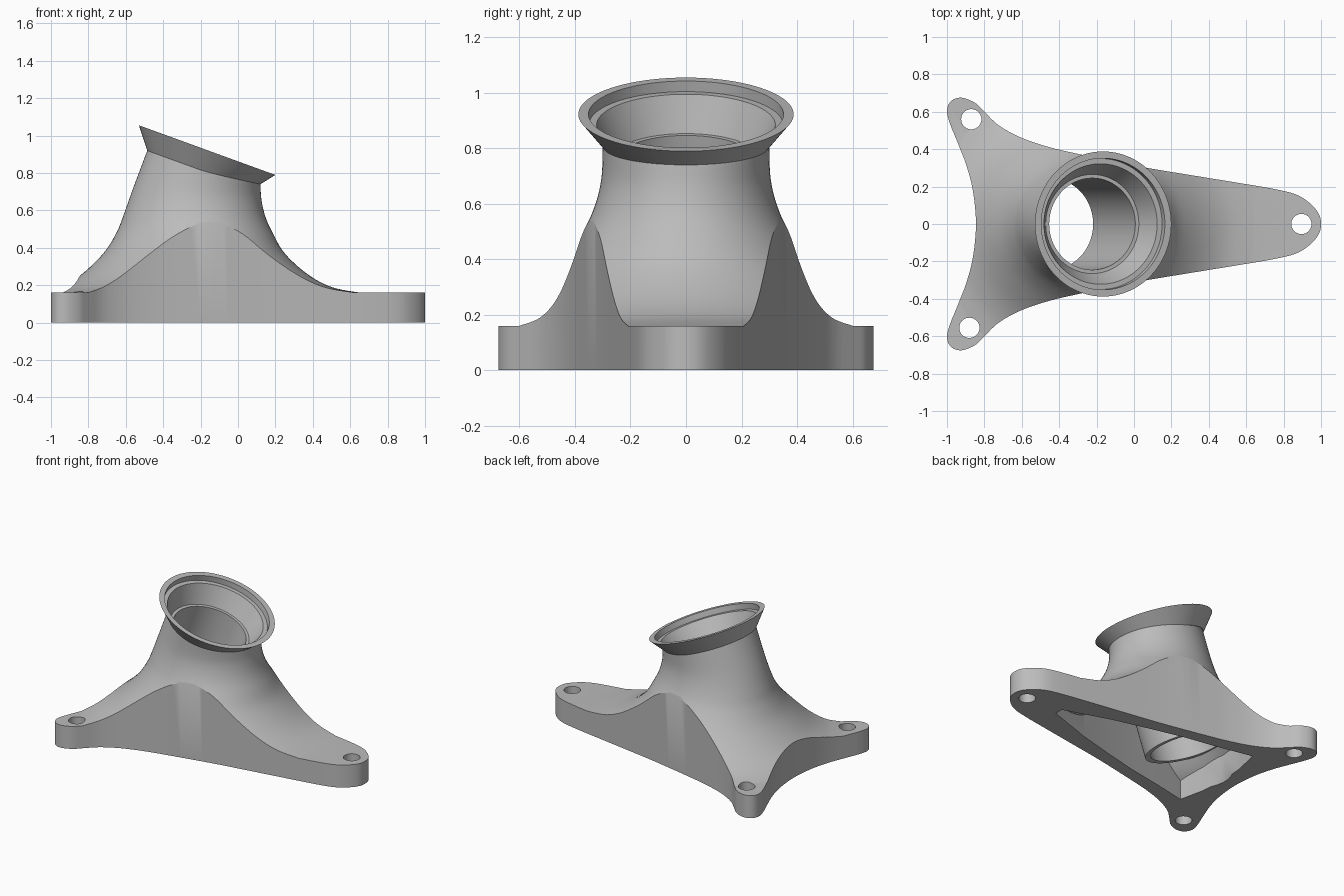
import bpy, bmesh, math
from mathutils import Matrix, Vector

cube = bpy.data.objects.get("Cube")
if cube:
    bpy.data.objects.remove(cube, do_unlink=True)

grey = bpy.data.materials.new("cast_grey")
grey.use_nodes = True
grey.diffuse_color = (0.5, 0.5, 0.5, 1)
grey.node_tree.nodes["Principled BSDF"].inputs["Base Color"].default_value = (0.5, 0.5, 0.5, 1)

SEG = 96
TILT = Matrix.Translation((-0.165, 0, 0.922)) @ Matrix.Rotation(math.radians(20), 4, "Y")


def spline(points, steps, closed=False):
    """Smooth curve through points of any dimension."""
    n, out = len(points), []
    for i in range(n if closed else n - 1):
        ids = [i - 1, i, i + 1, i + 2]
        a, b, c, d = [points[k % n] if closed else points[min(max(k, 0), n - 1)] for k in ids]
        for s in range(steps):
            t = s / steps
            out.append(tuple(q + 0.5 * t * (r - p + t * (2*p - 5*q + 4*r - w + t * (3*(q - r) + w - p)))
                             for p, q, r, w in zip(a, b, c, d)))
    return out if closed else out + [points[-1]]


def loft(name, rings):
    """Capped solid through equal-length closed rings."""
    bm = bmesh.new()
    rows = [[bm.verts.new(p) for p in ring] for ring in rings]
    n = len(rows[0])
    for low, high in zip(rows, rows[1:]):
        for i in range(n):
            j = (i + 1) % n
            bm.faces.new((low[i], low[j], high[j], high[i]))
    bm.faces.new(rows[0][::-1])
    bm.faces.new(rows[-1])
    bmesh.ops.recalc_face_normals(bm, faces=bm.faces)
    mesh = bpy.data.meshes.new(name)
    bm.to_mesh(mesh)
    bm.free()
    mesh.materials.append(grey)
    ob = bpy.data.objects.new(name, mesh)
    bpy.context.collection.objects.link(ob)
    return ob


def prism(name, outline, z0, z1):
    return loft(name, [[(x, y, z) for x, y in outline] for z in (z0, z1)])


def circle(r, x=0, y=0, n=SEG):
    return [(x + r * math.cos(2 * math.pi * i / n), y + r * math.sin(2 * math.pi * i / n)) for i in range(n)]


def turned(name, profile):
    """Solid of revolution on the tilted neck axis; profile is (radius, height)."""
    return loft(name, [[TILT @ Vector((x, y, h)) for x, y in circle(r)] for r, h in profile])


def oval(lx, lz, rx, rz, half_width):
    """Oval ring spanning a left point and a right point."""
    return [((lx + rx) / 2 + c * (rx - lx) / 2, s * half_width, (lz + rz) / 2 + c * (rz - lz) / 2)
            for c, s in circle(1)]


def combine(target, tool, operation):
    mod = target.modifiers.new("cut", "BOOLEAN")
    mod.operation, mod.object, mod.solver = operation, tool, "EXACT"
    bpy.context.view_layer.update()
    mesh = bpy.data.meshes.new_from_object(target.evaluated_get(bpy.context.evaluated_depsgraph_get()))
    target.modifiers.clear()
    target.data = mesh
    bpy.data.objects.remove(tool, do_unlink=True)


# Three-lobed foot outline, mirrored front to back
half = [(0.985, 0.06), (0.93, 0.12), (0.86, 0.16), (0.75, 0.187), (0.6, 0.213), (0.3, 0.262), (0.07, 0.3),
        (-0.1, 0.333), (-0.3, 0.375), (-0.45, 0.41), (-0.6, 0.46), (-0.72, 0.525), (-0.8, 0.6), (-0.85, 0.648),
        (-0.92, 0.675), (-0.975, 0.66), (-1.0, 0.61), (-0.985, 0.54), (-0.945, 0.44), (-0.895, 0.31),
        (-0.86, 0.17)]
outline = spline([(1, 0)] + half + [(-0.845, 0)] + [(x, -y) for x, y in half[::-1]], 4, True)

# Flared neck rings: left x, left z, right x, right z, half width
key = [(-1.05, 0.16, 0.65, 0.16, 0.85), (-0.95, 0.19, 0.5, 0.19, 0.72), (-0.84, 0.255, 0.37, 0.26, 0.6),
       (-0.72, 0.37, 0.25, 0.37, 0.475), (-0.65, 0.48, 0.185, 0.48, 0.385), (-0.61, 0.58, 0.145, 0.57, 0.335),
       (-0.56, 0.72, 0.125, 0.66, 0.305), (-0.485, 0.92, 0.12, 0.74, 0.3)]
wide = [(-1.5, -0.2, 1.3, -0.2, 1.4), (-1.5, 0.16, 1.3, 0.16, 1.4)]
smooth = spline(key, 6)
body = loft("mount_body", [oval(*r) for r in wide + smooth + [(-0.445, 0.971, 0.081, 0.779, 0.28)]])
combine(body, prism("foot_shape", outline, 0, 1.3), "INTERSECT")

# Hollow underside following the flare
t = 0.08
inner = [(a + t, b - t, c - t, d - t, w - t) for a, b, c, d, w in wide + smooth[:25]]
cavity = loft("cavity", [oval(*r) for r in inner])
side = [(0.63, 0.03), (0.3, 0.14), (0.05, 0.205), (-0.2, 0.265), (-0.45, 0.31), (-0.69, 0.36), (-0.73, 0.18)]
combine(cavity, prism("cavity_shape", side + [(-0.745, 0)] + [(x, -y) for x, y in side[::-1]], -0.1, 1), "INTERSECT")
combine(body, cavity, "DIFFERENCE")

# Inner tube and flared collar
combine(body, turned("inner_tube", [(0.282, -0.83), (0.282, -0.13)]), "UNION")
combine(body, turned("collar", [(0.3, -0.112), (0.388, 0)]), "UNION")

# Stepped bore through the neck
bore = [(0.245, -1.2), (0.245, -0.17), (0.265, -0.17), (0.322, -0.04), (0.35, -0.04), (0.355, 0.1)]
combine(body, turned("bore", bore), "DIFFERENCE")

# Bolt holes
for x, y in ((0.895, 0), (-0.87, 0.56), (-0.88, -0.555)):
    combine(body, prism("bolt_hole", circle(0.054, x, y, 40), -0.1, 0.6), "DIFFERENCE")

bpy.context.view_layer.objects.active = body
body.select_set(True)
bpy.ops.object.shade_smooth_by_angle(angle=math.radians(30))
